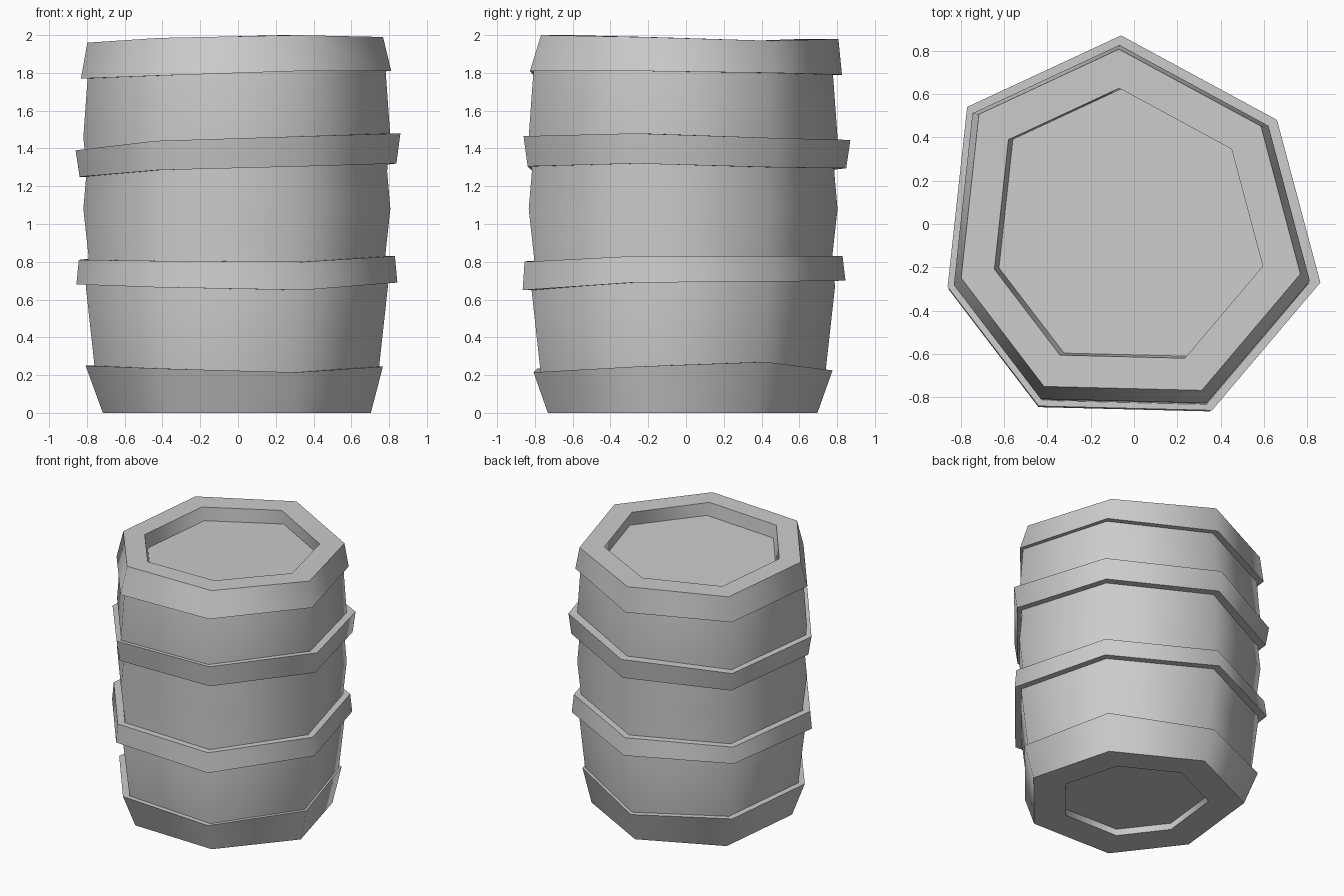
import bpy
import bmesh
import math

cube = bpy.data.objects.get("Cube")
if cube:
    bpy.data.objects.remove(cube, do_unlink=True)

grey = bpy.data.materials.new("barrel grey")
grey.use_nodes = True
colour = (0.6, 0.6, 0.6, 1)
grey.diffuse_color = colour
grey.node_tree.nodes["Principled BSDF"].inputs["Base Color"].default_value = colour

# Irregular seven-sided outline at the widest hoop, clockwise from the back corner
OUTLINE = [(-.06, .87), (.66, .48), (.86, -.27), (.36, -.86),
           (-.44, -.84), (-.86, -.29), (-.77, .54)]
SIDES = len(OUTLINE)

# Uneven corner heights of the hand-cut hoop edges, in outline order
LID_TOP = [1.98, 1.97, 1.99, 2, 1.985, 1.96, 1.96]
LID_EDGE = [1.79, 1.8, 1.81, 1.81, 1.785, 1.77, 1.775]
UPPER_TOP = [1.445, 1.455, 1.48, 1.465, 1.44, 1.39, 1.4]
UPPER_EDGE = [1.295, 1.3, 1.32, 1.305, 1.285, 1.25, 1.26]
LOWER_TOP = [.83, .83, .83, .8, .805, .81, .82]
LOWER_EDGE = [.7, .695, .69, .65, .665, .68, .7]
BASE_TOP = [.225, .27, .245, .215, .235, .25, .25]


def ring(scale, heights, dx=0.0, dy=0.0):
    """Scaled, shifted copy of the outline; heights is one value or one per corner."""
    if not isinstance(heights, list):
        heights = [heights] * SIDES
    return [(x * scale + dx, y * scale + dy, z) for (x, y), z in zip(OUTLINE, heights)]


def loft(name, rings, closed=False, cap_start=False, cap_end=False):
    """Skin a stack of rings into one object, with smooth corners and sharp rims."""
    bm = bmesh.new()
    loops = [[bm.verts.new(p) for p in r] for r in rings]
    pairs = list(zip(loops, loops[1:]))
    if closed:
        pairs.append((loops[-1], loops[0]))
    for a, b in pairs:
        for i in range(SIDES):
            j = (i + 1) % SIDES
            bm.faces.new((a[i], a[j], b[j], b[i]))
    if cap_start:
        bm.faces.new(loops[0])
    if cap_end:
        bm.faces.new(loops[-1])
    bmesh.ops.recalc_face_normals(bm, faces=bm.faces)
    mesh = bpy.data.meshes.new(name)
    bm.to_mesh(mesh)
    bm.free()
    mesh.materials.append(grey)
    mesh.shade_smooth()
    mesh.set_sharp_from_angle(angle=math.radians(65))
    obj = bpy.data.objects.new(name, mesh)
    bpy.context.collection.objects.link(obj)
    return obj


# Bulging staves, pinched slightly above each hoop
stave_profile = [(.87, .2), (.93, .67), (.912, .82), (.945, 1.08),
                 (.925, 1.28), (.945, 1.46), (.915, 1.82)]
loft("staves", [ring(s, z, -.006, -.02) for s, z in stave_profile],
     cap_start=True, cap_end=True)

# Middle hoops
loft("upper_hoop", [ring(.9, UPPER_EDGE), ring(.975, UPPER_EDGE),
                    ring(1, UPPER_TOP), ring(.9, UPPER_TOP)], closed=True)
loft("lower_hoop", [ring(.88, LOWER_EDGE, 0, -.02), ring(.988, LOWER_EDGE, -.006, -.015),
                    ring(.973, LOWER_TOP, -.006, -.018), ring(.88, LOWER_TOP, 0, -.02)],
     closed=True)

# Lid: flared hoop, flat rim and sunken top
lid_floor = [z - .1 for z in LID_TOP]
loft("lid", [ring(.88, LID_EDGE, -.005, -.015), ring(.955, LID_EDGE, -.01, -.005),
             ring(.91, LID_TOP, -.015, .015), ring(.72, LID_TOP, -.025, 0),
             ring(.715, lid_floor, -.008, .005)], cap_end=True)

# Base: tapered hoop, flat foot and sunken underside
loft("base", [ring(.84, BASE_TOP, -.02, -.02), ring(.915, BASE_TOP, -.02, -.02),
              ring(.825, 0, -.006, -.022), ring(.56, 0, -.006, -.02),
              ring(.56, .05, -.006, -.02)], cap_end=True)
